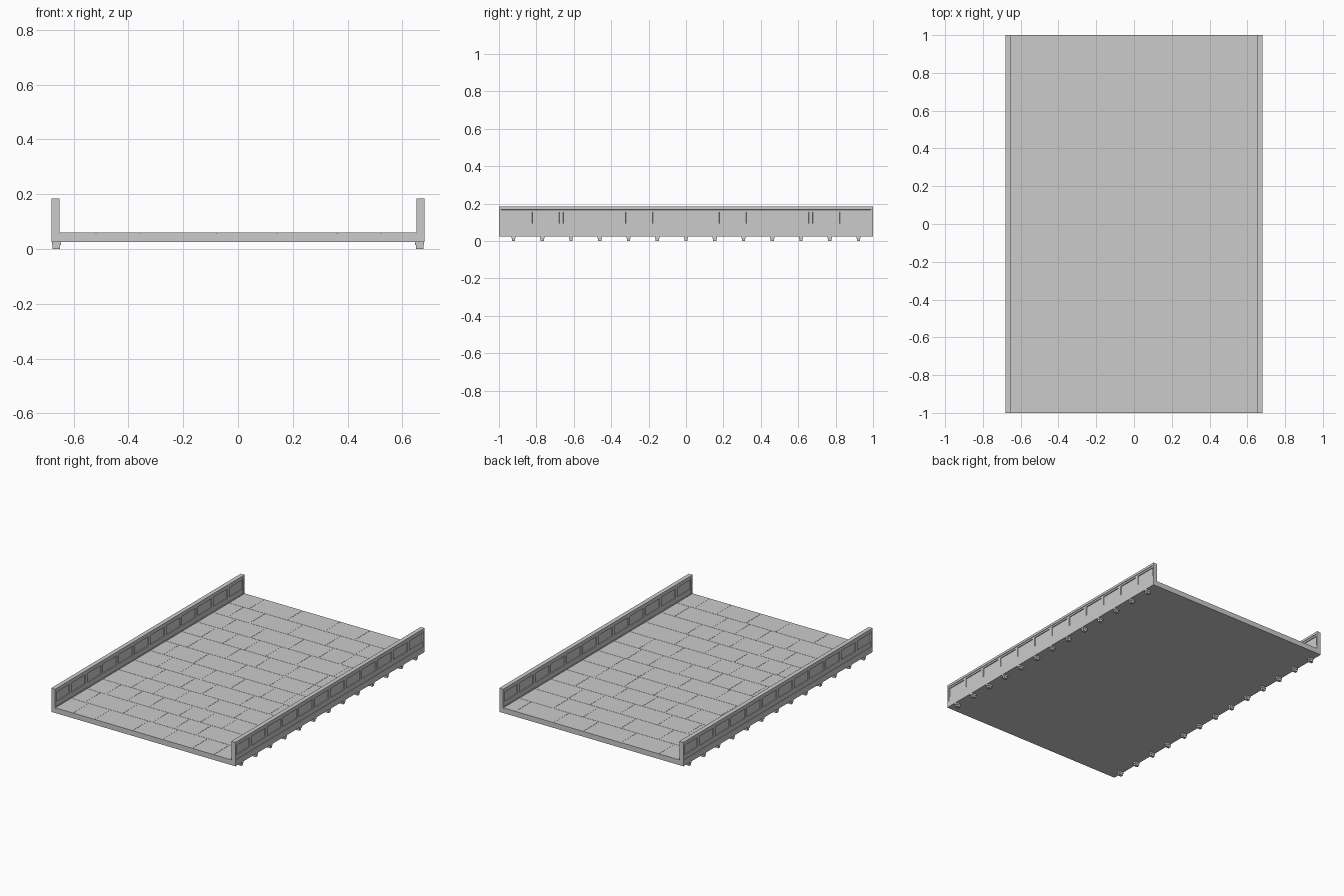
import bpy, bmesh, random
from mathutils import Vector, Matrix

if "Cube" in bpy.data.objects:
    bpy.data.objects.remove(bpy.data.objects["Cube"])

random.seed(4)
HALF_W, HALF_L = 0.68, 1.0
DECK_BOTTOM, DECK_TOP, WALL_TOP = 0.025, 0.06, 0.184
WALL_T = 0.029


def add_box(bm, lo, hi):
    lo, hi = Vector(lo), Vector(hi)
    mat = Matrix.Translation((lo + hi) / 2) @ Matrix.Diagonal((*(hi - lo), 1))
    bmesh.ops.create_cube(bm, size=1, matrix=mat)


def finish(bm, name):
    bm.normal_update()
    mesh = bpy.data.meshes.new(name)
    bm.to_mesh(mesh)
    bm.free()
    obj = bpy.data.objects.new(name, mesh)
    bpy.context.collection.objects.link(obj)
    return obj


def cut(bm, axis, value):
    no = Vector((0, 0, 0))
    no[axis] = 1
    bmesh.ops.bisect_plane(bm, geom=bm.verts[:] + bm.edges[:] + bm.faces[:],
                           plane_co=no * value, plane_no=no)


def sink(bm, test, depth):
    # push chosen side-facing faces into the wall
    bm.normal_update()
    faces = [f for f in bm.faces if abs(f.normal.x) > 0.9 and test(f.calc_center_median())]
    bmesh.ops.inset_region(bm, faces=faces, thickness=0.001, depth=-depth,
                           use_even_offset=True)


# Deck slab
bm = bmesh.new()
add_box(bm, (-HALF_W, -HALF_L, DECK_BOTTOM), (HALF_W, HALF_L, DECK_TOP - 0.001))
finish(bm, "deck_slab")

# Staggered paving stones, barely proud of the slab
bm = bmesh.new()
rows, gap = 12, 0.002
inner = HALF_W - WALL_T
depth = 2 * HALF_L / rows
for r in range(rows):
    y0 = -HALF_L + r * depth
    x = -inner
    step = random.uniform(0.1, 0.24)
    while x < inner - 0.001:
        x1 = x + step
        if inner - x1 < 0.08:
            x1 = inner
        add_box(bm, (x + gap, y0 + (gap if r else 0), DECK_TOP - 0.001),
                (x1 - gap, y0 + depth - (gap if r < rows - 1 else 0), DECK_TOP))
        x = x1
        step = random.choice((0.16, 0.22, 0.28))
bmesh.ops.delete(bm, geom=[f for f in bm.faces if f.normal.z < -0.9], context='FACES_ONLY')
finish(bm, "paving_stones")

# Panelled parapet spans for each panel
spans = []
for i in range(12):
    c = -HALF_L + (i + 0.5) / 6
    spans.append((max(c - 0.073, -0.984), min(c + 0.073, 0.984)))

for side, label in ((-1, "left"), (1, "right")):
    # Parapet wall with a recessed field and sunken panels on both faces
    bm = bmesh.new()
    xs = sorted((side * HALF_W, side * inner))
    add_box(bm, (xs[0], -HALF_L, DECK_TOP - 0.001), (xs[1], HALF_L, WALL_TOP))
    for z in (0.064, 0.168):
        cut(bm, 2, z)
    for y in (-0.989, 0.989):
        cut(bm, 1, y)
    sink(bm, lambda p: 0.064 < p.z < 0.168 and abs(p.y) < 0.989, 0.003)
    for z in (0.094, 0.156):
        cut(bm, 2, z)
    for a, b in spans:
        cut(bm, 1, a)
        cut(bm, 1, b)
    sink(bm, lambda p: 0.094 < p.z < 0.156 and any(a < p.y < b for a, b in spans), 0.005)
    finish(bm, label + "_parapet")

    # Row of stepped brackets under the deck edge
    bm = bmesh.new()
    for i in range(13):
        y = (i - 6) * 0.1537
        for x0, x1, z0, z1, w in ((0.646, 0.679, 0.014, DECK_BOTTOM, 0.011),
                                  (0.649, 0.676, 0.0, 0.014, 0.009)):
            a, b = sorted((side * x0, side * x1))
            add_box(bm, (a, y - w, z0), (b, y + w, z1))
    finish(bm, label + "_brackets")
